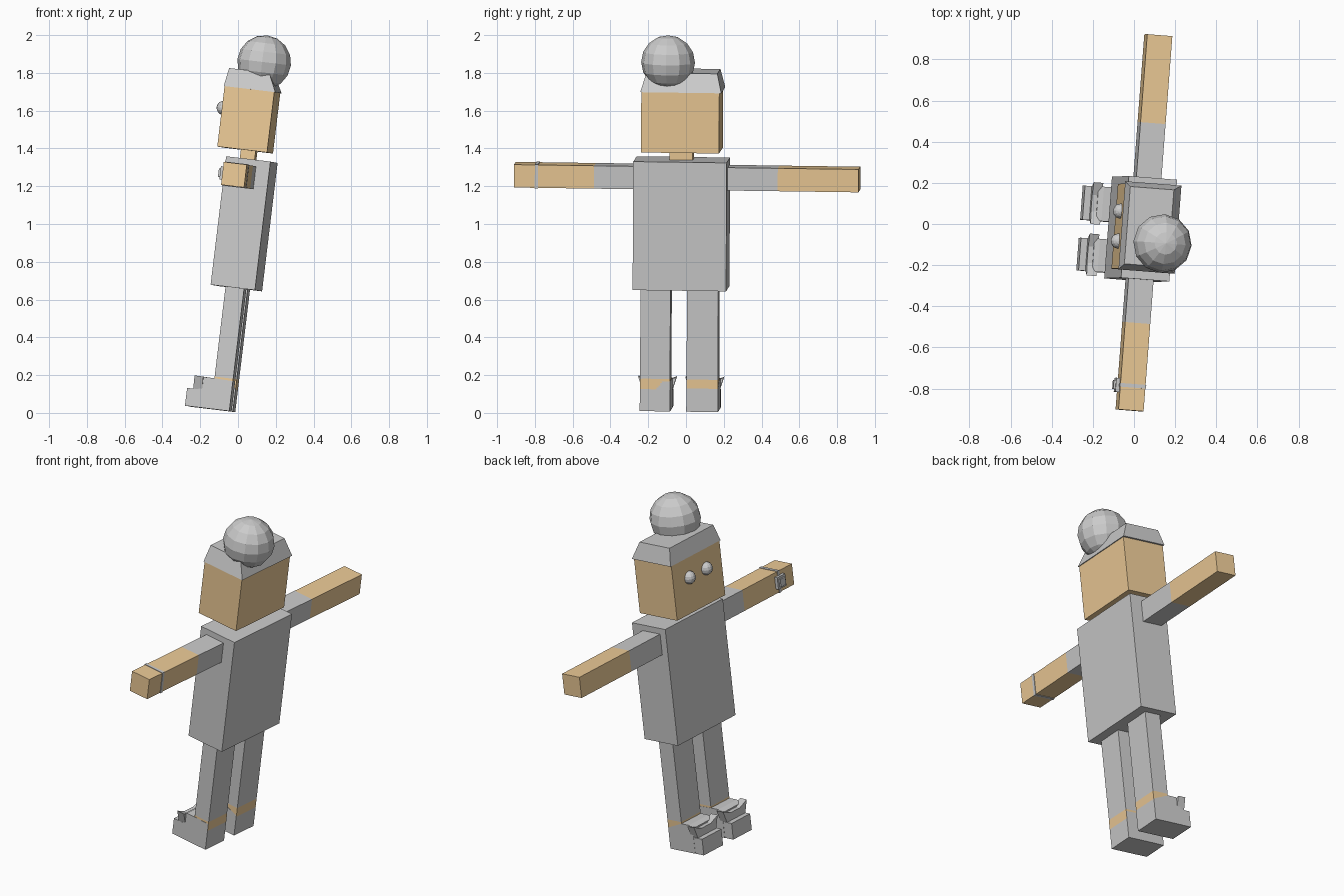
import bpy, bmesh
from mathutils import Matrix, Vector

if "Cube" in bpy.data.objects:
    bpy.data.objects.remove(bpy.data.objects["Cube"])

# Leaning body frame: columns are back, side and up directions
side = Vector((0.0765, 0.997, -0.014)).normalized()
up = Vector((0.12, 0.005, 0.9927))
up = (up - side * up.dot(side)).normalized()
back = side.cross(up)
FRAME = Matrix((back, side, up)).transposed().to_4x4()
MID = -0.038  # symmetry plane of the body

skin = bpy.data.materials.new("skin")
skin.diffuse_color = (0.85, 0.6, 0.31, 1)
skin.use_nodes = True
skin.node_tree.nodes["Principled BSDF"].inputs["Base Color"].default_value = skin.diffuse_color


def finish(name, bm, mat=None):
    bmesh.ops.recalc_face_normals(bm, faces=bm.faces)
    me = bpy.data.meshes.new(name)
    bm.to_mesh(me)
    bm.free()
    ob = bpy.data.objects.new(name, me)
    ob.matrix_world = FRAME
    bpy.context.collection.objects.link(ob)
    if mat:
        me.materials.append(mat)
    return ob


def loft(name, bottom, top, mat=None):
    """Solid between two matching outlines."""
    bm = bmesh.new()
    a = [bm.verts.new(p) for p in bottom]
    c = [bm.verts.new(p) for p in top]
    n = len(a)
    bm.faces.new(a)
    bm.faces.new(c[::-1])
    for i in range(n):
        j = (i + 1) % n
        bm.faces.new((a[i], a[j], c[j], c[i]))
    return finish(name, bm, mat)


def rect(b, l, u):
    return [(b[0], l[0], u), (b[1], l[0], u), (b[1], l[1], u), (b[0], l[1], u)]


def box(name, b, l, u, mat=None):
    return loft(name, rect(b, l, u[0]), rect(b, l, u[1]), mat)


def ball(name, centre, r, seg, rings):
    bm = bmesh.new()
    bmesh.ops.create_uvsphere(bm, u_segments=seg, v_segments=rings, radius=r,
                              matrix=Matrix.Translation(centre))
    return finish(name, bm)


# Torso, neck and head
box("torso", (-0.204, 0.033), (-0.284, 0.212), (0.655, 1.34))
box("neck", (-0.145, -0.066), (MID - 0.062, MID + 0.062), (1.335, 1.39), skin)
box("head", (-0.26, 0.006), (-0.245, 0.169), (1.386, 1.711), skin)

# Hair cap with sloping back, and bun
loft("hair", rect((-0.264, 0.012), (-0.25, 0.18), 1.708),
     rect((-0.249, -0.035), (-0.222, 0.155), 1.806))
ball("hair_bun", (-0.077, -0.11, 1.859), 0.143, 12, 8)

# Eyes
for s, n in ((-1, "right"), (1, "left")):
    ball(n + "_eye", (-0.262, MID + s * 0.073, 1.593), 0.037, 12, 8)

# Sleeves and bare forearms
AB, AU = (-0.163, -0.04), (1.184, 1.306)
for n, root, cuff, tip in (("right", -0.27, -0.497, -0.923), ("left", 0.2, 0.478, 0.907)):
    box(n + "_sleeve", AB, sorted((root, cuff)), AU)
    box(n + "_forearm", AB, sorted((cuff, tip)), AU, skin)

# Wristwatch
box("watch_band", (AB[0] - 0.003, AB[1] + 0.003), (-0.812, -0.794),
    (AU[0] - 0.003, AU[1] + 0.003))
box("watch_case", (-0.182, -0.162), (-0.838, -0.77), (1.212, 1.282))
box("watch_dial", (-0.192, -0.18), (-0.826, -0.782), (1.224, 1.27))

# Legs, ankles and shoes
LB = (-0.127, -0.028)
for n, l, heel in (("right", (-0.247, -0.088), 0.163), ("left", (0.0, 0.166), 0.127)):
    box(n + "_leg", LB, l, (0.175, 0.66))
    box(n + "_ankle", LB, l, (0.12, 0.176), skin)
    shoe = [(-0.205, 0.003), (-0.205, 0.15), (-0.18, 0.166), (-0.127, 0.166),
            (LB[1], heel), (LB[1], 0.003)]
    loft(n + "_shoe", [(b, l[0] - 0.001, u) for b, u in shoe],
         [(b, l[1] + 0.001, u) for b, u in shoe])
    box(n + "_shoe_toe", (-0.265, -0.2), l, (0.003, 0.098))
    # flared tongue with a dipped middle
    c = (l[0] + l[1]) / 2
    tongue = [(-0.102, 0.168), (-0.04, 0.142), (0.04, 0.142), (0.102, 0.168),
              (0.078, 0.095), (-0.078, 0.095)]
    loft(n + "_shoe_tongue", [(-0.232, c + x, u) for x, u in tongue],
         [(-0.185, c + x, u) for x, u in tongue])
